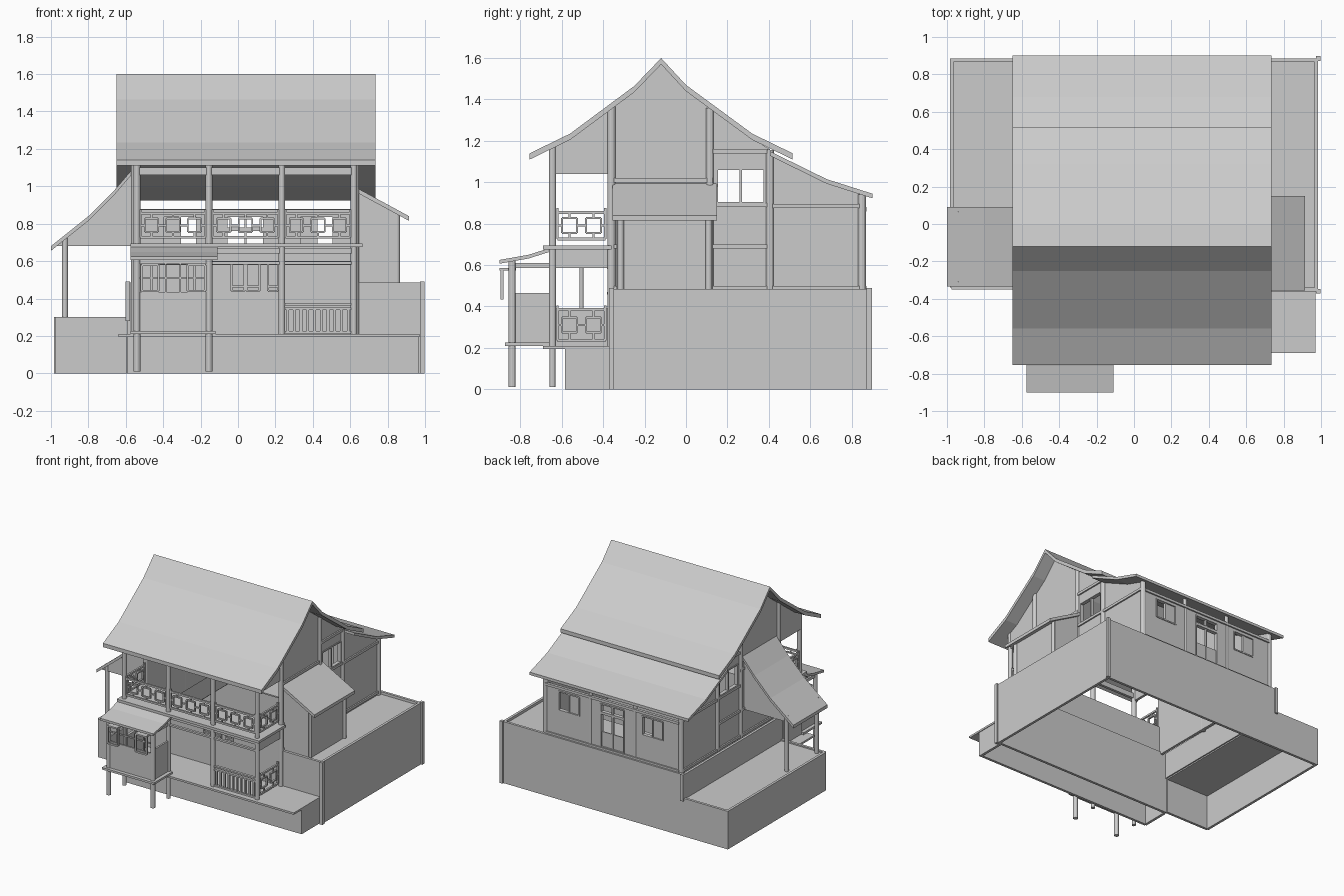
import bpy
import bmesh
from mathutils import Vector

default_cube = bpy.data.objects.get("Cube")
if default_cube:
    bpy.data.objects.remove(default_cube)

grey = bpy.data.materials.new("plain_grey")
grey.use_nodes = True
colour = (0.6, 0.6, 0.6, 1)
grey.diffuse_color = colour
grey.node_tree.nodes["Principled BSDF"].inputs["Base Color"].default_value = colour

parts = {}

# Shared reference lines of the house
LEFT, RIGHT, FRONT, MID, REAR = -0.545, 0.62, -0.36, 0.405, 0.85
PORCH, PORCH_FLOOR, BALCONY, GROUND = -0.645, 0.21, 0.695, 0.485
T = 0.02


def mesh_for(name):
    return parts.setdefault(name, bmesh.new())


def box(name, xs, ys, zs):
    bm = mesh_for(name)
    verts = [bm.verts.new((x, y, z)) for z in zs for y in ys for x in xs]
    for face in ("0231", "4576", "0154", "2673", "0462", "1375"):
        bm.faces.new([verts[int(i)] for i in face])


def around(centre, width):
    return (centre - width / 2, centre + width / 2)


def slab(name, axis, where, us, zs, thick=T):
    """Upright plate facing along the axis, spanning us sideways."""
    across = around(where, thick)
    if axis == "x":
        box(name, across, us, zs)
    else:
        box(name, us, across, zs)


def prism(name, axis, outline, span):
    """Outline of (sideways, up) points extruded along the axis."""
    bm = mesh_for(name)
    rings = []
    for a in span:
        place = (lambda u, z: (a, u, z)) if axis == "x" else (lambda u, z: (u, a, z))
        rings.append([bm.verts.new(place(u, z)) for u, z in outline])
    bm.faces.new(rings[0])
    bm.faces.new(rings[1][::-1])
    for i in range(len(outline)):
        bm.faces.new([rings[0][i], rings[0][i - 1], rings[1][i - 1], rings[1][i]])


def roof(name, axis, profile, span, thick):
    prism(name, axis, profile + [(u, z - thick) for u, z in reversed(profile)], span)


def post(name, x, y, zs, width=0.03):
    bm = mesh_for(name)
    made = bmesh.ops.create_cone(bm, cap_ends=True, segments=12, radius1=width / 2,
                                 radius2=width / 2, depth=zs[1] - zs[0])
    bmesh.ops.translate(bm, verts=made["verts"], vec=Vector((x, y, sum(zs) / 2)))


def frame(name, axis, where, us, zs, width=0.01, thick=0.014):
    for u in us:
        slab(name, axis, where, around(u, width), zs, thick)
    for z in zs:
        slab(name, axis, where, us, around(z, width), thick)


def wall(name, axis, where, us, zs, openings):
    """Plate with openings of (start, end, bottom, top), sorted sideways."""
    start = us[0]
    for a, b, low, high in openings:
        slab(name, axis, where, (start, a), zs)
        if low > zs[0]:
            slab(name, axis, where, (a, b), (zs[0], low))
        if high < zs[1]:
            slab(name, axis, where, (a, b), (high, zs[1]))
        frame("window_frames", axis, where, (a, b), (low, high), thick=0.03)
        slab("window_frames", axis, where, around((a + b) / 2, 0.012), (low, high))
        start = b
    slab(name, axis, where, (start, us[1]), zs)


def lattice(name, axis, where, us, zs, count):
    """Railing with a row of square motifs joined by short struts."""
    low, high = zs
    middle, bar, half = (low + high) / 2, 0.01, 0.036
    for z in zs:
        slab(name, axis, where, us, around(z, 0.014), 0.014)
    for u in us:
        slab(name, axis, where, around(u, bar), (low, high + T), 0.014)
    pitch = (us[1] - us[0]) / count
    for i in range(count):
        left = us[0] + i * pitch
        c = left + pitch / 2
        frame(name, axis, where, around(c, 2 * half), around(middle, 2 * half), bar)
        for a, b in ((left, c - half), (c + half, left + pitch)):
            slab(name, axis, where, (a, b), around(middle, bar), bar)
        for a, b in ((low, middle - half), (middle + half, high)):
            slab(name, axis, where, around(c, bar), (a, b), bar)


# Raised terrace: thin outer walls, open below, floor left open under the house
EAST, WEST, BACK, STEP, LOW = 0.985, -0.975, 0.885, -0.59, 0.3
slab("terrace_wall", "x", EAST - T / 2, (FRONT, BACK), (0, GROUND))
slab("terrace_wall", "y", BACK - T / 2, (STEP, EAST), (0, GROUND))
slab("terrace_wall", "y", FRONT + T / 2, (STEP, EAST), (0, GROUND))
slab("terrace_wall", "x", STEP, (FRONT, BACK), (LOW - T, GROUND))
box("terrace_floor", (RIGHT, EAST), (FRONT, BACK), (GROUND - 0.03, GROUND - T))
box("terrace_floor", (STEP, RIGHT), (MID, BACK), (GROUND - 0.03, GROUND - T))
for y in (FRONT, BACK):
    box("terrace_corner_posts", around(EAST, 0.025), around(y, 0.025), (0, GROUND + 0.005))
    box("terrace_corner_posts", around(STEP, 0.025), around(y, 0.025), (LOW - T, GROUND + 0.005))

# Lower side terrace
slab("low_terrace_wall", "x", WEST, (FRONT + T, BACK), (0, LOW))
for y in (FRONT + T, BACK - T / 2):
    slab("low_terrace_wall", "y", y, (WEST, STEP), (0, LOW))
box("low_terrace_floor", (WEST, STEP), (FRONT + T, BACK), (LOW - 0.03, LOW - 0.01))

# Front plinth and porch floor
slab("plinth", "y", -0.575, (STEP, 0.965), (0, 0.2))
for x in (STEP, 0.955):
    slab("plinth", "x", x, (-0.575, FRONT), (0, 0.2))
box("porch_floor", (-0.64, 0.97), (-0.69, FRONT), (0.195, PORCH_FLOOR))

# Main roof, rear roof and side roofs
ridge = [(-0.755, 1.14), (-0.56, 1.235), (-0.25, 1.465), (-0.12, 1.6),
         (0.0, 1.47), (0.32, 1.235), (0.515, 1.14)]
roof("main_roof", "x", ridge, (-0.65, 0.735), 0.03)
roof("rear_roof", "x", [(MID, 1.15), (0.68, 1.015), (0.9, 0.945)], (-0.65, 0.735), 0.022)
side_curve = [(-1.0, 0.68), (-0.8, 0.84), (-0.66, 0.98), (LEFT, 1.115)]
roof("side_roof", "y", side_curve, (-0.335, 0.09), 0.025)
roof("annex_roof", "y", [(RIGHT, 1.0), (0.915, 0.84)], (-0.355, 0.15), 0.025)

# Panels and posts carrying the side roof
for y in (-0.31, 0.065):
    post("side_roof_posts", -0.925, y, (LOW - T, 0.73))
    prism("side_roof_panel", "y",
          [(-0.97, 0.68)] + [(u, z - T) for u, z in side_curve[1:]] + [(LEFT, 0.68)],
          around(y, 0.012))

# House side walls, following the roof and leaving the window bay open
for x, out in ((LEFT, -1), (RIGHT, 1)):
    skin = around(x, T)
    prism("side_wall", "x", [(FRONT, GROUND - T), (FRONT, 1.36), (-0.25, 1.44), (-0.12, 1.575),
                             (0.0, 1.445), (0.13, 1.35), (0.13, GROUND - T)], skin)
    wall("side_wall", "x", x, (0.13, MID), (GROUND - T, 1.13), [(0.15, 0.38, 0.9, 1.065)])
    prism("side_wall", "x", [(0.13, 1.13), (0.13, 1.35), (0.32, 1.21), (MID, 1.16), (MID, 1.13)], skin)
    prism("side_wall", "x", [(MID, GROUND - T), (MID, 1.13), (0.68, 0.995), (REAR, 0.94),
                             (REAR, GROUND - T)], skin)
    prism("balcony_gable", "x", [(PORCH, 1.04), (PORCH, 1.165), (-0.56, 1.205),
                                 (FRONT, 1.355), (FRONT, 1.04)], skin)
    for y, top in ((FRONT, 1.365), (0.115, 1.36), (MID, 1.155), (REAR, 0.94)):
        post("wall_posts", x + out * 0.008, y, (PORCH_FLOOR if y == FRONT else GROUND - T, top), 0.038)
    for z, ys in ((1.15, (0.13, MID)), (0.69, (FRONT, MID)), (0.885, (MID, REAR)),
                  (0.49, (FRONT, REAR)), (1.01, (FRONT, 0.13)), (0.89, (0.13, MID))):
        slab("wall_beams", "x", x + out * 0.01, ys, around(z, T), 0.022)

# Rear wall with a central door and two windows
wall("rear_wall", "y", REAR, (LEFT, RIGHT), (GROUND - T, 0.875),
     [(-0.4, -0.22, 0.69, 0.84), (-0.06, 0.14, 0.5, 0.84), (0.33, 0.51, 0.69, 0.84)])
slab("rear_panes", "y", REAR, (-0.4, -0.31), (0.69, 0.84), 0.008)
slab("rear_panes", "y", REAR, (0.33, 0.42), (0.69, 0.84), 0.008)
slab("rear_panes", "y", REAR, (-0.06, 0.14), (0.5, 0.62), 0.008)
slab("wall_beams", "y", REAR, (-0.06, 0.14), around(0.77, T), 0.03)
for z in (0.49, 0.87):
    slab("wall_beams", "y", REAR + 0.01, (LEFT, RIGHT), around(z, T), 0.022)
for x in (-0.155, 0.235):
    post("wall_posts", x, REAR, (GROUND - T, 0.94))

# Ground-floor front wall with closed windows; the upper floor stays open
slab("front_wall", "y", FRONT, (LEFT, RIGHT), (0.2, BALCONY))
for xs in ((-0.035, 0.035), (0.045, 0.115), (0.16, 0.215)):
    frame("window_frames", "y", FRONT - 0.012, xs, (0.44, 0.585))
    slab("window_frames", "y", FRONT - 0.012, xs, around(0.465, 0.012))
slab("wall_beams", "y", FRONT - 0.01, (LEFT, RIGHT), around(0.59, T), 0.022)

# Annex below the small side roof
prism("annex", "y", [(RIGHT, GROUND - T), (RIGHT, 0.98), (0.85, 0.855), (0.85, GROUND - T)], (-0.335, 0.13))
for y in (-0.315, 0.11):
    post("annex_posts", 0.85, y, (GROUND - T, 0.855))

# Porch and balcony structure
columns = [LEFT + 0.005, -0.155, 0.235, RIGHT]
for x in columns:
    post("porch_columns", x, PORCH, (PORCH_FLOOR, 1.175), 0.035)
box("balcony_floor", (-0.575, 0.665), (-0.69, FRONT), (0.675, BALCONY))
for z, tall in ((0.655, 0.03), (0.59, 0.015), (1.08, 0.04)):
    slab("porch_beams", "y", PORCH, (LEFT, RIGHT), around(z, tall))
for x in (LEFT, RIGHT):
    slab("porch_beams", "x", x, (PORCH, FRONT), around(0.63, 0.09))
    lattice("balcony_railing", "x", x, (-0.62, -0.39), (0.727, 0.855), 2)
for a, b in zip(columns, columns[1:]):
    lattice("balcony_railing", "y", PORCH, (a + T, b - T), (0.727, 0.855), 3)

# Ground-floor railings
lattice("porch_railing", "x", RIGHT, (-0.62, -0.39), (0.235, 0.385), 2)
slab("porch_end_panel", "x", LEFT, (PORCH, FRONT), (0.2, 0.39))
post("porch_end_panel", LEFT, -0.505, (0.39, 0.6), 0.018)
for z in (0.22, 0.345, 0.37):
    slab("porch_railing", "y", PORCH, (0.25, 0.605), around(z, 0.012))
for i in range(10):
    slab("porch_railing", "y", PORCH, around(0.265 + i * 0.036, 0.014), (0.22, 0.345), 0.014)

# Projecting bay on stilts
BAY = -0.84
bay_ends = (LEFT + 0.005, -0.155)
for x in bay_ends:
    post("bay_posts", x, BAY, (0.01, 0.625), 0.035)
    post("bay_posts", x, PORCH, (0.01, 0.21), 0.03)
    slab("bay_walls", "x", x, (BAY, PORCH), (PORCH_FLOOR, 0.465), 0.014)
    slab("bay_walls", "x", x, (BAY, PORCH), (0.585, 0.61), 0.014)
box("bay_floor", (-0.575, -0.12), (-0.875, PORCH), (PORCH_FLOOR, 0.226))
slab("bay_walls", "y", BAY, bay_ends, (PORCH_FLOOR, 0.435), 0.014)
slab("bay_walls", "y", BAY, bay_ends, (0.585, 0.61), 0.014)
for i in range(1, 5):
    slab("bay_mullions", "y", BAY, around(bay_ends[0] + i * 0.077, 0.01), (0.435, 0.585), 0.012)
slab("bay_mullions", "y", BAY, bay_ends, around(0.51, 0.01), 0.01)
roof("bay_roof", "x", [(-0.9, 0.625), (-0.76, 0.65), (-0.665, 0.68)], (-0.575, -0.11), 0.018)

# Hanging shutter frames in front of the bay
for xs in ((-0.515, -0.425), (-0.27, -0.175)):
    frame("bay_shutters", "y", -0.888, xs, (0.44, 0.58), 0.012)
    slab("bay_shutters", "y", BAY - T, xs, around(0.58, 0.012), 0.08)

# Turn every collected mesh into an object
for name, bm in parts.items():
    bmesh.ops.recalc_face_normals(bm, faces=bm.faces)
    mesh = bpy.data.meshes.new(name)
    bm.to_mesh(mesh)
    bm.free()
    mesh.materials.append(grey)
    bpy.context.scene.collection.objects.link(bpy.data.objects.new(name, mesh))
